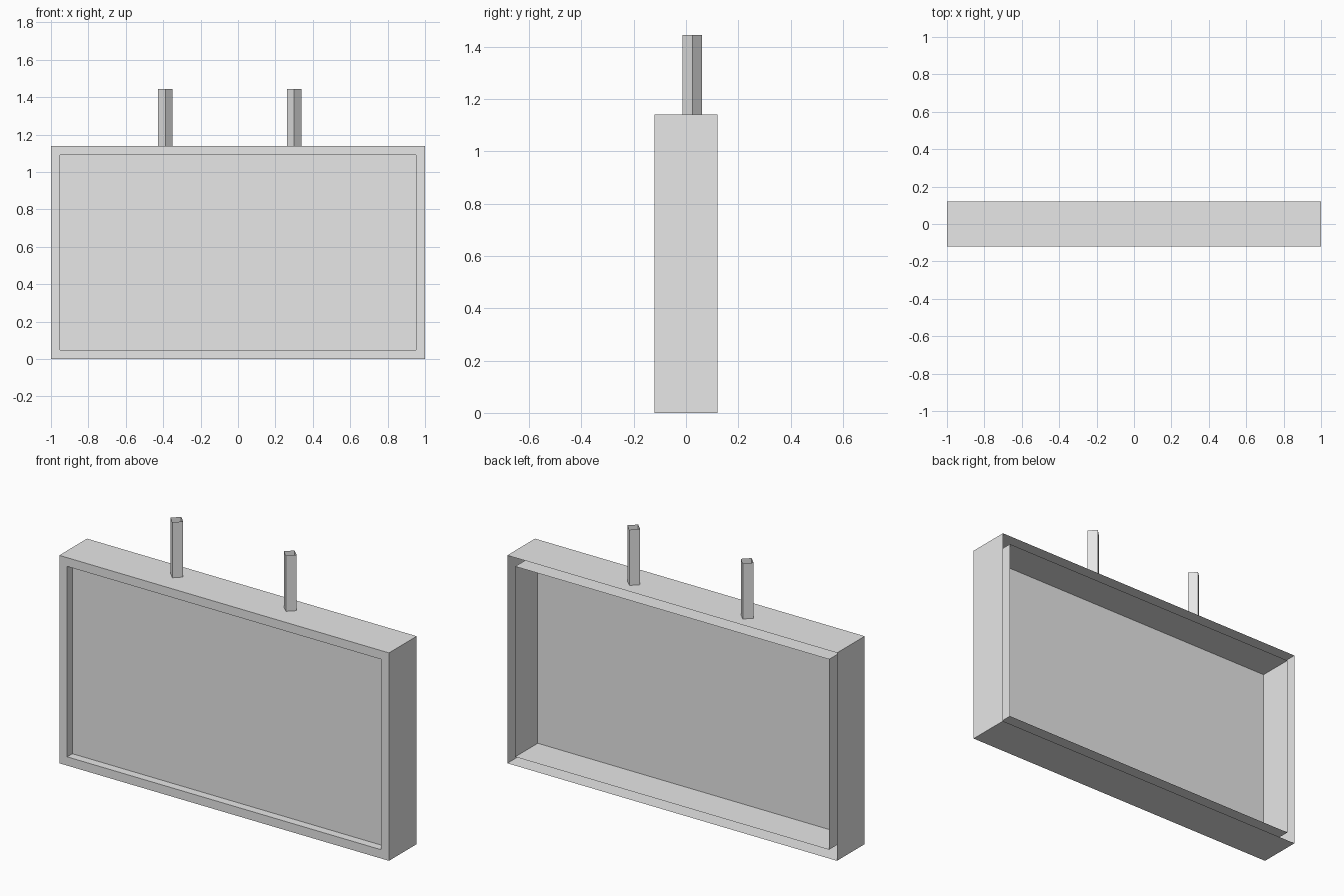
import bpy
import bmesh
from math import pi, cos, sin

cube = bpy.data.objects.get("Cube")
if cube:
    bpy.data.objects.remove(cube, do_unlink=True)

grey = bpy.data.materials.new("light grey")
grey.use_nodes = True
colour = (0.8, 0.8, 0.8, 1)
grey.diffuse_color = colour
grey.node_tree.nodes["Principled BSDF"].inputs["Base Color"].default_value = colour

HEIGHT, FRONT, BACK = 1.14, -0.12, 0.12
PANEL_Y, BORDER = -0.075, 0.048


def make_object(name, bm):
    mesh = bpy.data.meshes.new(name)
    bm.to_mesh(mesh)
    bm.free()
    mesh.materials.append(grey)
    obj = bpy.data.objects.new(name, mesh)
    bpy.context.collection.objects.link(obj)
    return obj


def ring(bm, inset, y):
    """Rectangle of vertices in the sign's plane, shrunk by inset."""
    x, low, high = 1 - inset, inset, HEIGHT - inset
    return [bm.verts.new((px, y, pz)) for px, pz in
            ((-x, low), (x, low), (x, high), (-x, high))]


def bridge(bm, a, b):
    """Join two closed loops of vertices with quads."""
    for i in range(len(a)):
        j = (i + 1) % len(a)
        bm.faces.new((a[i], a[j], b[j], b[i]))


# Thin sign case: outer shell, front rim and inner sleeve, open at the back
bm = bmesh.new()
loops = [ring(bm, 0, BACK), ring(bm, 0, FRONT),
         ring(bm, BORDER, FRONT), ring(bm, BORDER, BACK)]
for first, second in zip(loops, loops[1:]):
    bridge(bm, second, first)
bmesh.ops.reverse_faces(bm, faces=bm.faces[:])
make_object("sign_case", bm)

# Recessed panel inside the sleeve
bm = bmesh.new()
bm.faces.new(ring(bm, BORDER, PANEL_Y))
make_object("sign_panel", bm)

# Two square hanging tubes turned on edge, open at the ends
for name, x in (("right_hanging_post", -0.388), ("left_hanging_post", 0.30)):
    bm = bmesh.new()
    ends = [[bm.verts.new((x + 0.039 * cos(k * pi / 2),
                           0.024 + 0.038 * sin(k * pi / 2), z))
             for k in range(4)] for z in (HEIGHT, 1.445)]
    bridge(bm, *ends)
    make_object(name, bm)
